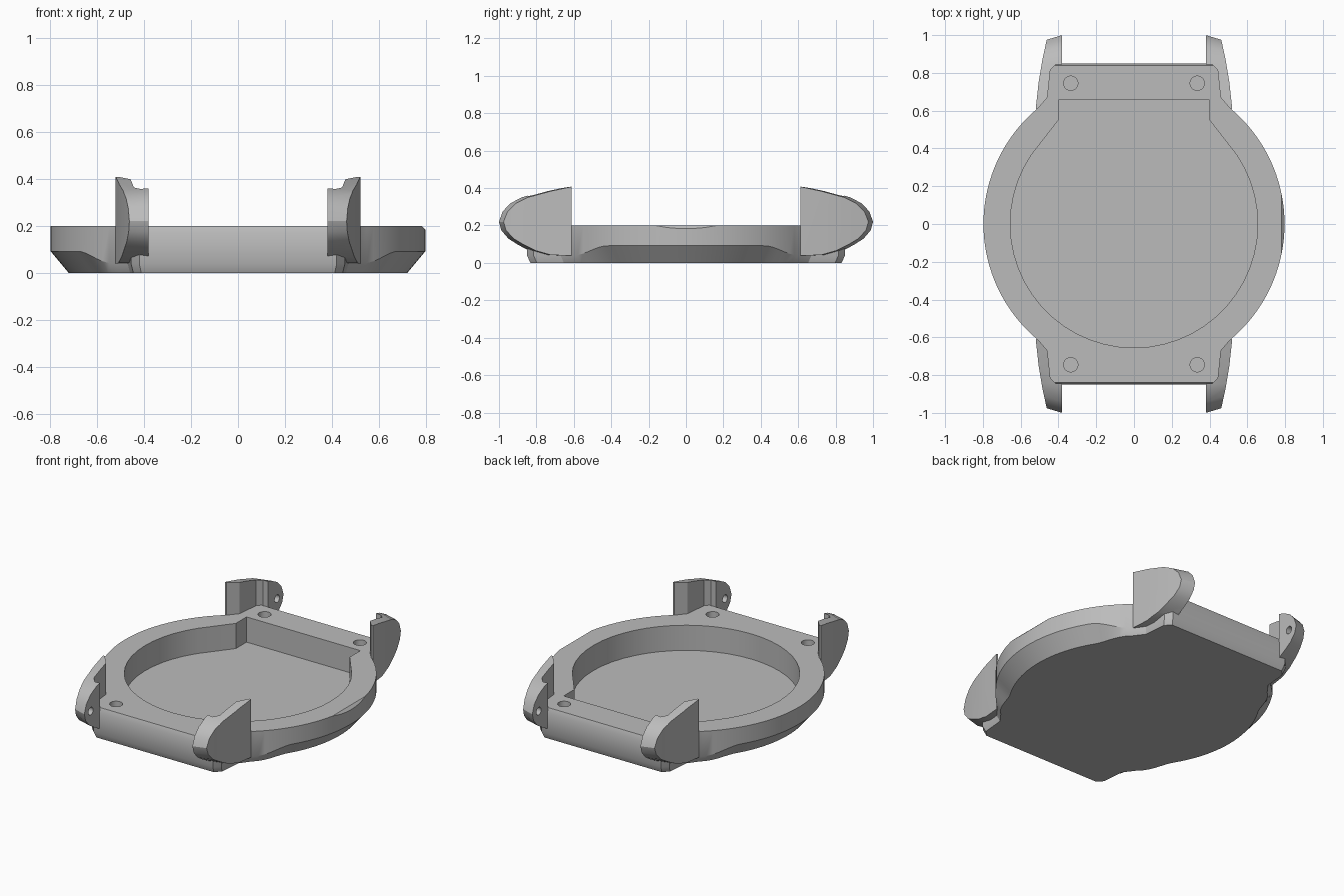
import bpy, bmesh, math
from mathutils import Vector, Matrix

cube = bpy.data.objects.get("Cube")
if cube:
    bpy.data.objects.remove(cube)

grey = bpy.data.materials.new("case_grey")
grey.use_nodes = True
grey.diffuse_color = (0.5, 0.5, 0.5, 1)
grey.node_tree.nodes["Principled BSDF"].inputs["Base Color"].default_value = (0.5, 0.5, 0.5, 1)


def add_object(name, bm):
    bmesh.ops.recalc_face_normals(bm, faces=bm.faces)
    mesh = bpy.data.meshes.new(name)
    bm.to_mesh(mesh)
    bm.free()
    mesh.materials.append(grey)
    obj = bpy.data.objects.new(name, mesh)
    bpy.context.collection.objects.link(obj)
    return obj


def loft(rings):
    """Closed solid skinned through rings of equal length."""
    bm = bmesh.new()
    loops = [[bm.verts.new(p) for p in ring] for ring in rings]
    n = len(loops[0])
    for low, high in zip(loops, loops[1:]):
        for i in range(n):
            j = (i + 1) % n
            bm.faces.new((low[i], low[j], high[j], high[i]))
    bm.faces.new(loops[0][::-1])
    bm.faces.new(loops[-1])
    return bm


def prism(outline, z0, z1):
    return loft([[(x, y, z) for x, y in outline] for z in (z0, z1)])


def slice_off(bm, point, normal):
    bmesh.ops.recalc_face_normals(bm, faces=bm.faces)
    geom = bm.verts[:] + bm.edges[:] + bm.faces[:]
    cut = bmesh.ops.bisect_plane(bm, geom=geom, plane_co=point,
                                 plane_no=normal, clear_outer=True)
    edges = [e for e in cut["geom_cut"] if isinstance(e, bmesh.types.BMEdge)]
    bmesh.ops.edgeloop_fill(bm, edges=edges)


def activate(obj):
    bpy.ops.object.select_all(action="DESELECT")
    obj.select_set(True)
    bpy.context.view_layer.objects.active = obj


def boolean(obj, bm, operation):
    cutter = add_object("cutter", bm)
    cutter.hide_render = True
    mod = obj.modifiers.new("boolean", "BOOLEAN")
    mod.object, mod.operation, mod.solver = cutter, operation, "EXACT"
    activate(obj)
    bpy.ops.object.modifier_apply(modifier=mod.name)
    bpy.data.objects.remove(cutter)


def cylinder(center, radius, depth, axis="Z"):
    bm = bmesh.new()
    turn = Matrix.Rotation(math.pi / 2, 4, "Y") if axis == "X" else Matrix()
    bmesh.ops.create_cone(bm, cap_ends=True, segments=24, radius1=radius, radius2=radius,
                          depth=depth, matrix=Matrix.Translation(center) @ turn)
    return bm


# Case body: round middle with a squared block at each end
RADIUS = 0.797
end_angle = math.atan2(0.604, 0.52)
quarter = [(RADIUS * math.cos(end_angle * i / 18), RADIUS * math.sin(end_angle * i / 18))
           for i in range(19)]
quarter += [(0.47, 0.67), (0.455, 0.815), (0.42, 0.85)]
half = quarter + [(-x, y) for x, y in quarter[:0:-1]]
outline = half + [(x, -y) for x, y in half]
outline = half + [(-RADIUS, 0)] + [(x, -y) for x, y in half[:0:-1]]

# Underside chamfer is deep on the round part and shallow at the ends
bottom, middle = [], []
for x, y in outline:
    t = min(max((abs(y) - 0.42) / 0.18, 0), 1)
    t = t * t * (3 - 2 * t)
    inset, height = 0.077 - 0.057 * t, 0.092 - 0.052 * t
    k = 1 - inset / math.hypot(x, y)
    bottom.append((x * k, y * k, 0))
    middle.append((x, y, height))
bm = loft([bottom, middle, [(x, y, 0.2) for x, y in outline]])
slice_off(bm, (0.78, 0, 0.2), (1, 0, 1))
for side in (1, -1):
    slice_off(bm, (0, side * 0.838, 0.2), (0, side, 0.4))
body = add_object("case_body", bm)

# Pocket: round recess with a squared opening at the back
start, sweep = math.radians(146), math.radians(248)
pocket = [(0.655 * math.cos(start + sweep * i / 36), 0.655 * math.sin(start + sweep * i / 36))
          for i in range(37)]
pocket += [(0.4, 0.55), (0.4, 0.657), (-0.4, 0.657), (-0.4, 0.55)]
boolean(body, prism(pocket, 0.04, 0.3), "DIFFERENCE")

# Screw holes in the four corners
for x in (-0.335, 0.335):
    for y in (-0.745, 0.745):
        boolean(body, cylinder((x, y, 0.2), 0.038, 0.24), "DIFFERENCE")

# Strap lug: plan shape intersected with a rounded side profile
plan = [(0.52, 0.612), (0.505, 0.75), (0.485, 0.87), (0.46, 0.985), (0.38, 1.01),
        (0.38, 0.845), (0.415, 0.845), (0.443, 0.815), (0.458, 0.67), (0.508, 0.612)]
profile = [(0.5, 0.44), (0.62, 0.415), (0.76, 0.384), (0.88, 0.35), (0.94, 0.318),
           (0.98, 0.275), (1.0, 0.22), (0.988, 0.175), (0.95, 0.13), (0.9, 0.098),
           (0.84, 0.066), (0.76, 0.042), (0.5, 0.035)]
lugs = add_object("strap_lugs", prism(plan, 0.0, 0.5))
sides = [[(x, y - (x - 0.38) * 0.3, z) for y, z in profile] for x in (0.3, 0.6)]
boolean(lugs, loft(sides), "INTERSECT")
boolean(lugs, cylinder((0.38, 0.935, 0.215), 0.024, 0.1, "X"), "DIFFERENCE")
mirror = lugs.modifiers.new("mirror", "MIRROR")
mirror.use_axis = (True, True, False)
mirror.use_mirror_merge = False
activate(lugs)
bpy.ops.object.modifier_apply(modifier=mirror.name)

for obj in (body, lugs):
    activate(obj)
    bpy.ops.object.shade_smooth_by_angle(angle=math.radians(28))
